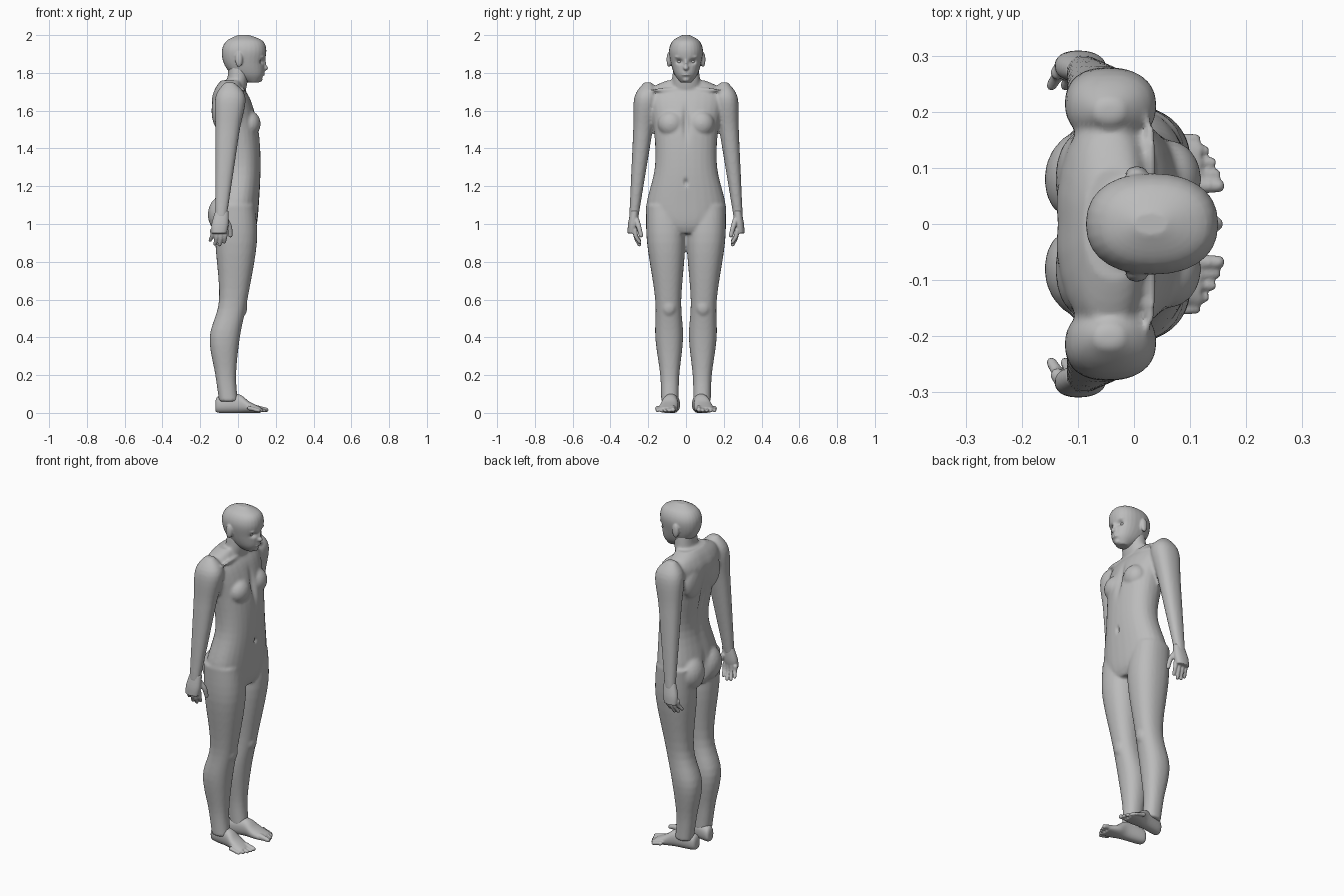
import bpy, bmesh, math
from mathutils import Vector, Matrix

default_cube = bpy.data.objects.get("Cube")
if default_cube:
    bpy.data.objects.remove(default_cube)

GREY = (0.5, 0.5, 0.5, 1)
clay = bpy.data.materials.new("grey_clay")
clay.use_nodes = True
clay.diffuse_color = GREY
clay.node_tree.nodes["Principled BSDF"].inputs["Base Color"].default_value = GREY


def smooth_path(points, steps=5):
    """Rounded path through a few control points."""
    points = [Vector(p) for p in points]
    padded = [points[0], *points, points[-1]]
    path = []
    for before, start, end, after in zip(padded, padded[1:], padded[2:], padded[3:]):
        leave, arrive = (end - before) / 2, (after - start) / 2
        for k in range(steps):
            t = k / steps
            bend = (1 - t) * leave - t * arrive + (1 - 2 * t) * (start - end)
            path.append(start.lerp(end, t) + t * (1 - t) * bend)
    return path + [points[-1]]


def loft(bm, rows, side=1, centre=lambda station: 0, lengthwise=False, sides=28):
    """Skin over rows of station, back, front and half width.
    Lengthwise lofts run along x, with low and high in place of back and front."""
    rings = []
    for station, low, high, half_width in smooth_path(rows):
        ring = []
        for k in range(sides):
            angle = math.tau * k / sides
            across, along = [math.copysign(abs(f(angle)) ** 0.88, f(angle)) for f in (math.sin, math.cos)]
            u = (low + high + (high - low) * along) / 2
            y = side * (centre(station) + half_width * across)
            ring.append(bm.verts.new((station, y, u) if lengthwise else (u, y, station)))
        rings.append(ring)
    for lower, upper in zip(rings, rings[1:]):
        for k in range(sides):
            bm.faces.new((lower[k - 1], lower[k], upper[k], upper[k - 1]))
    bm.faces.new(rings[0])
    bm.faces.new(rings[-1])


def limb(bm, rows, side, centre, ratio):
    """Loft whose width is a fixed share of its depth."""
    loft(bm, [(z, back, front, ratio * (front - back) / 2) for z, back, front in rows], side, centre)


def blob(bm, centre, radii, side=1):
    x, y, z = centre
    matrix = Matrix.Translation((x, y * side, z)) @ Matrix.Diagonal((*radii, 1))
    bmesh.ops.create_uvsphere(bm, u_segments=20, v_segments=14, radius=1, matrix=matrix)


def digit(bm, points, radius, side):
    """Tapered finger or toe as a run of overlapping balls."""
    path = smooth_path(points)
    for i, point in enumerate(path):
        r = radius * (1 - 0.3 * i / len(path))
        blob(bm, point, (r, r, r), side)


def finish(bm, name, voxel, brushes=()):
    """Fuse the shapes to one smooth skin, then press details in along x."""
    bmesh.ops.recalc_face_normals(bm, faces=bm.faces)
    rough = bpy.data.meshes.new(name)
    bm.to_mesh(rough)
    bm.free()
    part = bpy.data.objects.new(name, rough)
    bpy.context.scene.collection.objects.link(part)
    fuse = part.modifiers.new("fuse", "REMESH")
    fuse.mode, fuse.voxel_size = "VOXEL", voxel
    relax = part.modifiers.new("relax", "SMOOTH")
    relax.factor, relax.iterations = 0.5, 3
    depsgraph = bpy.context.evaluated_depsgraph_get()
    skin = bpy.data.meshes.new_from_object(part.evaluated_get(depsgraph))
    part.modifiers.clear()
    part.data = skin
    bpy.data.meshes.remove(rough)
    for centre, radii, push in brushes:
        for vert in skin.vertices:
            distance = sum(((p - c) / r) ** 2 for p, c, r in zip(vert.co, centre, radii))
            vert.co.x += push * math.exp(-1.5 * distance)
    skin.materials.clear()
    skin.materials.append(clay)
    for face in skin.polygons:
        face.use_smooth = True
        face.material_index = 0


def arm_line(z):
    return 0.385 - 0.105 * z


def leg_line(z):
    return 0.085 + 0.025 * z * z


def foot_line(x):
    return 0.082 + 0.16 * x


# Body: torso and neck
body = bmesh.new()
loft(body, [(0.95, -0.1, 0.08, 0.1), (1, -0.13, 0.1, 0.19), (1.1, -0.13, 0.11, 0.21),
            (1.3, -0.09, 0.12, 0.165), (1.5, -0.12, 0.11, 0.17), (1.65, -0.14, 0.07, 0.2),
            (1.72, -0.12, 0.03, 0.18), (1.76, -0.09, 0.02, 0.1)])
loft(body, [(1.66, -0.1, 0.03, 0.08), (1.75, -0.06, 0.05, 0.075), (1.85, -0.05, 0.06, 0.065)])

for side in (1, -1):
    # Arms and legs
    limb(body, [(1.75, -0.07, -0.02), (1.67, -0.12, 0.04), (1.5, -0.12, 0.01), (1.3, -0.12, -0.02),
                (1.1, -0.12, -0.05), (1.03, -0.12, -0.06)], side, arm_line, 0.8)
    limb(body, [(1.1, -0.12, 0.09), (0.9, -0.12, 0.1), (0.6, -0.1, 0.05), (0.4, -0.15, 0.01),
                (0.2, -0.12, -0.01), (0.06, -0.1, 0)], side, leg_line, 0.92)
    # Buttock, breast, shoulder blade, kneecap and collar bone
    blob(body, (-0.08, 0.08, 1.05), (0.08, 0.09, 0.1), side)
    blob(body, (0.06, 0.08, 1.53), (0.06, 0.07, 0.07), side)
    blob(body, (-0.1, 0.08, 1.6), (0.04, 0.08, 0.1), side)
    blob(body, (0.02, 0.09, 0.56), (0.03, 0.04, 0.05), side)
    blob(body, (0.03, 0.1, 1.71), (0.01, 0.09, 0.01), side)

navel = ((0.12, 0, 1.22), (0.05, 0.01, 0.02), -0.02)
breast_bone = ((0.09, 0, 1.53), (0.06, 0.02, 0.1), -0.02)
spine = ((-0.12, 0, 1.45), (0.06, 0.03, 0.2), 0.02)
cleft = ((-0.13, 0, 1.04), (0.08, 0.02, 0.09), 0.03)
finish(body, "body", 0.0085, (navel, breast_bone, spine, cleft))

# Head with nose, lips and chin
head = bmesh.new()
loft(head, [(1.75, 0.05, 0.11, 0.03), (1.79, -0.03, 0.135, 0.06), (1.85, -0.075, 0.14, 0.08),
            (1.92, -0.085, 0.15, 0.09), (1.97, -0.06, 0.13, 0.07), (2, 0, 0.06, 0.02)])
blob(head, (0.14, 0, 1.826), (0.02, 0.015, 0.014))
blob(head, (0.135, 0, 1.85), (0.015, 0.01, 0.03))
for z in (1.803, 1.79):
    blob(head, (0.13, 0, z), (0.012, 0.024, 0.006))
blob(head, (0.11, 0, 1.765), (0.02, 0.02, 0.014))

# Ears, brows and eye sockets
sockets = []
for side in (1, -1):
    blob(head, (0.005, 0.09, 1.87), (0.02, 0.013, 0.04), side)
    blob(head, (0.12, 0.035, 1.885), (0.02, 0.026, 0.008), side)
    sockets.append(((0.13, side * 0.035, 1.86), (0.05, 0.02, 0.015), -0.02))
finish(head, "head", 0.005, sockets)

for side, label in ((1, "left"), (-1, "right")):
    eye = bmesh.new()
    blob(eye, (0.106, 0.035, 1.86), (0.015, 0.015, 0.011), side)
    finish(eye, label + "_eye", 0.003)

    # Hand hanging with the palm turned in
    hand = bmesh.new()
    limb(hand, [(1.07, -0.12, -0.05), (1, -0.14, -0.05), (0.95, -0.14, -0.06)], side, arm_line, 0.6)
    for finger, length in enumerate((0.05, 0.07, 0.075, 0.06)):
        x = 0.023 * finger - 0.136
        digit(hand, [(x, 0.27, 0.965), (x, 0.265, 0.965 - length / 2), (x * 1.08, 0.247, 0.965 - length)],
              0.013, side)
    digit(hand, [(-0.065, 0.262, 1.02), (-0.045, 0.25, 0.985), (-0.04, 0.238, 0.94)], 0.016, side)
    finish(hand, label + "_hand", 0.004)

    # Foot with five splayed toes
    foot = bmesh.new()
    loft(foot, [(-0.12, 0.01, 0.06, 0.02), (-0.1, 0, 0.09, 0.035), (0, 0, 0.1, 0.04),
                (0.06, 0, 0.06, 0.05), (0.12, 0, 0.03, 0.045)], side, foot_line, lengthwise=True)
    for toe in range(5):
        radius = 0.012 if toe else 0.016
        y = 0.068 + 0.021 * toe
        tip = 0.15 - 0.003 * toe * (toe + 1) / 1.5
        digit(foot, [(tip - 0.05, y, 0.025), (tip, y, radius)], radius, side)
    finish(foot, label + "_foot", 0.0045)
